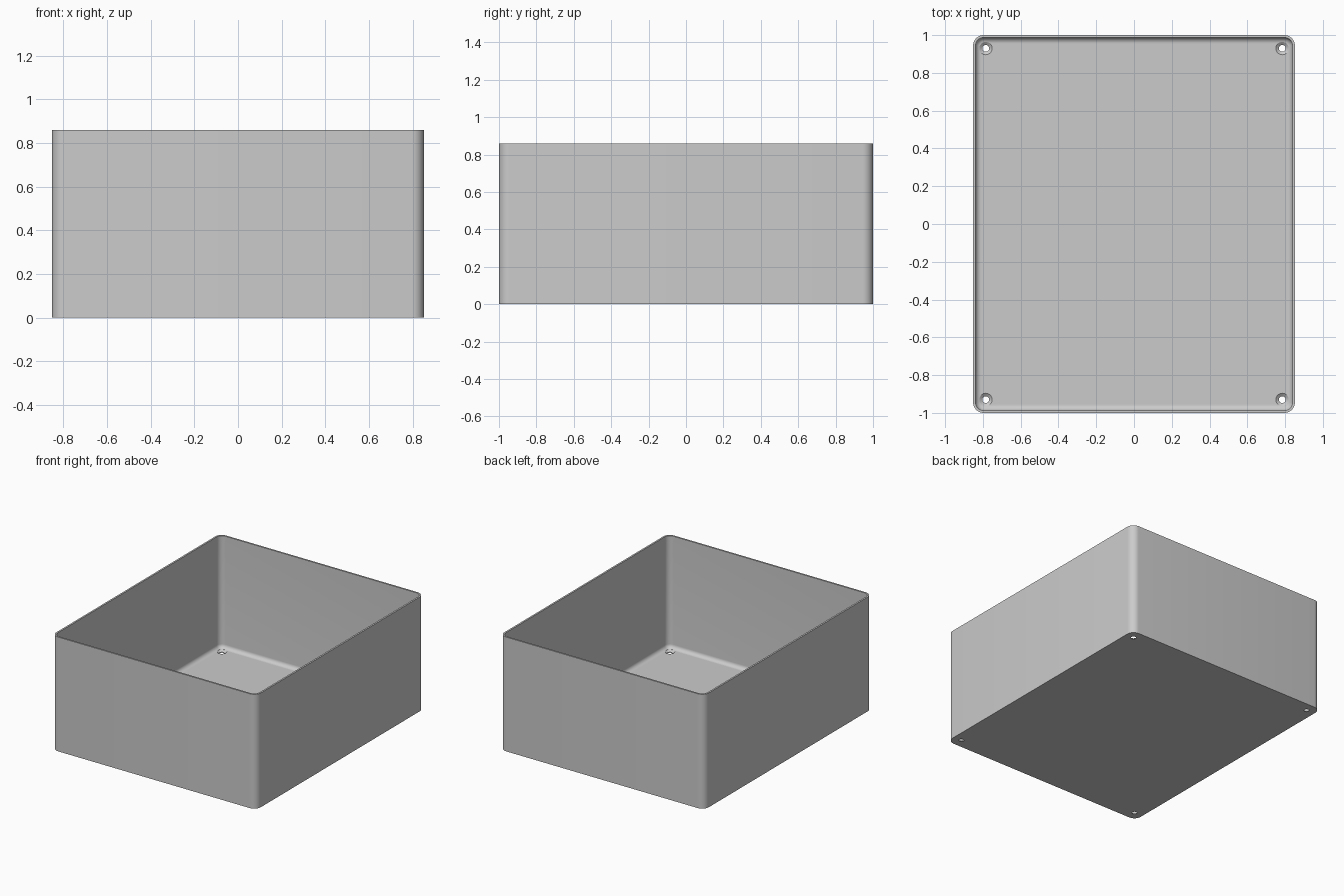
import bpy, bmesh, math

if "Cube" in bpy.data.objects:
    bpy.data.objects.remove(bpy.data.objects["Cube"], do_unlink=True)

HALF_X, HALF_Y, HEIGHT = 0.852, 1.0, 0.86
CORNER, WALL, FLOOR, FILLET = 0.056, 0.013, 0.016, 0.03
STEPS = 8

grey = bpy.data.materials.new("plain grey")
grey.use_nodes = True
colour = (0.6, 0.6, 0.6, 1)
grey.diffuse_color = colour
grey.node_tree.nodes["Principled BSDF"].inputs["Base Color"].default_value = colour


def rounded_loop(bm, inset, z):
    """Ring of vertices around a rounded rectangle."""
    radius = CORNER - inset
    cx, cy = HALF_X - CORNER, HALF_Y - CORNER
    ring = []
    for k, (sx, sy) in enumerate([(1, 1), (-1, 1), (-1, -1), (1, -1)]):
        for i in range(STEPS + 1):
            a = math.pi / 2 * (k + i / STEPS)
            ring.append(bm.verts.new((sx * cx + radius * math.cos(a),
                                      sy * cy + radius * math.sin(a), z)))
    return ring


def finish(bm, name):
    bmesh.ops.recalc_face_normals(bm, faces=bm.faces)
    mesh = bpy.data.meshes.new(name)
    bm.to_mesh(mesh)
    bm.free()
    mesh.materials.append(grey)
    obj = bpy.data.objects.new(name, mesh)
    bpy.context.collection.objects.link(obj)
    return obj


# Open tray: outer wall, rim, inner wall, rounded inside edge, floor
section = [(0, 0), (0, HEIGHT), (WALL, HEIGHT)]
for i in range(STEPS + 1):
    a = math.pi / 2 * i / STEPS
    section.append((WALL + FILLET * (1 - math.cos(a)),
                    FLOOR + FILLET * (1 - math.sin(a))))
bm = bmesh.new()
rings = [rounded_loop(bm, inset, z) for inset, z in section]
for low, high in zip(rings, rings[1:]):
    for i in range(len(low)):
        j = (i + 1) % len(low)
        bm.faces.new((low[i], low[j], high[j], high[i]))
bm.faces.new(rings[0])
bm.faces.new(rings[-1])
box = finish(bm, "open_box")

# Countersunk screw holes in the four corners
profile = [(0.018, -0.05), (0.018, 0.004), (0.034, FLOOR), (0.034, 0.045)]
bm = bmesh.new()
for sx in (-1, 1):
    for sy in (-1, 1):
        rings = []
        for r, z in profile:
            circle = bmesh.ops.create_circle(bm, segments=32, radius=r)["verts"]
            bmesh.ops.translate(bm, verts=circle, vec=(sx * 0.785, sy * 0.93, z))
            rings.append(circle)
        for low, high in zip(rings, rings[1:]):
            for i in range(len(low)):
                j = (i + 1) % len(low)
                bm.faces.new((low[i], low[j], high[j], high[i]))
        bm.faces.new(rings[0])
        bm.faces.new(rings[-1])
cutter = finish(bm, "hole_cutter")
cutter.hide_render = True

cut = box.modifiers.new("screw holes", "BOOLEAN")
cut.operation = "DIFFERENCE"
cut.solver = "EXACT"
cut.object = cutter
bpy.ops.object.select_all(action="DESELECT")
box.select_set(True)
bpy.context.view_layer.objects.active = box
bpy.ops.object.modifier_apply(modifier=cut.name)
bpy.data.objects.remove(cutter, do_unlink=True)
bpy.ops.object.shade_smooth_by_angle(angle=math.radians(30))
